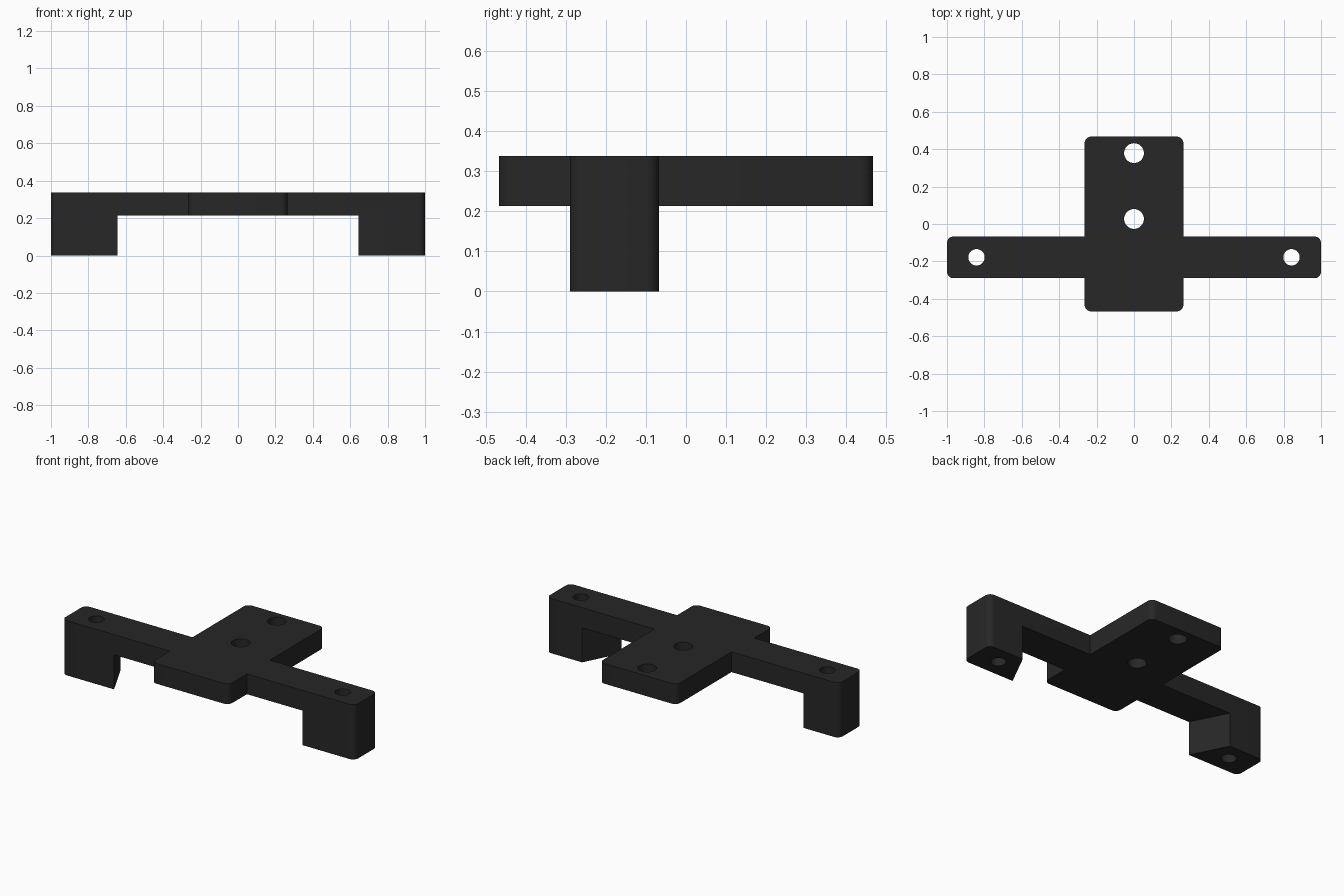
import bpy, bmesh
from math import cos, sin, pi, radians

if "Cube" in bpy.data.objects:
    bpy.data.objects.remove(bpy.data.objects["Cube"])

Z_LOW, Z_TOP = 0.213, 0.338          # underside and top of the bridge
BAR_Y0, BAR_Y1 = -0.29, -0.067       # front and back of the long bar


def prism(name, outline, z0, z1):
    """Extrude a counter-clockwise outline from z0 to z1."""
    bm = bmesh.new()
    base = bm.faces.new([bm.verts.new((x, y, z0)) for x, y in outline])
    top = bmesh.ops.extrude_face_region(bm, geom=[base])["geom"]
    bmesh.ops.translate(bm, vec=(0, 0, z1 - z0),
                        verts=[v for v in top if isinstance(v, bmesh.types.BMVert)])
    bmesh.ops.recalc_face_normals(bm, faces=bm.faces)
    mesh = bpy.data.meshes.new(name)
    bm.to_mesh(mesh)
    bm.free()
    obj = bpy.data.objects.new(name, mesh)
    bpy.context.collection.objects.link(obj)
    return obj


def rounded_rect(x0, x1, y0, y1, r, steps=8):
    corners = [(x1 - r, y1 - r), (x0 + r, y1 - r), (x0 + r, y0 + r), (x1 - r, y0 + r)]
    return [(cx + r * cos((q + i / steps) * pi / 2), cy + r * sin((q + i / steps) * pi / 2))
            for q, (cx, cy) in enumerate(corners) for i in range(steps + 1)]


def circle(x, y, r, n=40):
    return [(x + r * cos(2 * pi * i / n), y + r * sin(2 * pi * i / n)) for i in range(n)]


def combine(target, other, operation):
    """Apply a boolean and remove the helper."""
    other.hide_render = True
    bpy.context.view_layer.objects.active = target
    mod = target.modifiers.new(operation.lower(), "BOOLEAN")
    mod.operation, mod.object, mod.solver = operation, other, "EXACT"
    bpy.ops.object.modifier_apply(modifier=mod.name)
    bpy.data.objects.remove(other)


# Long bar, full height, hollowed below to leave two legs with slanted inner faces
bracket = prism("mounting_bracket", rounded_rect(-1, 1, BAR_Y0, BAR_Y1, 0.035), 0, Z_TOP)
slope = (0.757 - 0.644) / (BAR_Y1 - BAR_Y0)
xf, xb = 0.644 - 0.1 * slope, 0.757 + 0.1 * slope
notch = [(-xf, BAR_Y0 - 0.1), (xf, BAR_Y0 - 0.1), (xb, BAR_Y1 + 0.1), (-xb, BAR_Y1 + 0.1)]
combine(bracket, prism("leg_notch", notch, -0.1, Z_LOW), "DIFFERENCE")

# Centre plate crossing the bar
plate = prism("centre_plate", rounded_rect(-0.264, 0.264, -0.467, 0.467, 0.035), Z_LOW, Z_TOP)
combine(bracket, plate, "UNION")

# Screw holes: two in the plate, one down each leg
for x, y, r in [(0, 0.379, 0.053), (0, 0.027, 0.053), (-0.842, -0.178, 0.044), (0.842, -0.178, 0.044)]:
    combine(bracket, prism("screw_hole", circle(x, y, r), -0.1, 0.5), "DIFFERENCE")

# Black finish and smooth rounded corners
black = bpy.data.materials.new("black_plastic")
black.diffuse_color = (0.02, 0.02, 0.02, 1)
black.use_nodes = True
black.node_tree.nodes["Principled BSDF"].inputs["Base Color"].default_value = black.diffuse_color
bracket.data.materials.clear()
bracket.data.materials.append(black)
bracket.select_set(True)
bpy.context.view_layer.objects.active = bracket
bpy.ops.object.shade_smooth_by_angle(angle=radians(30))
